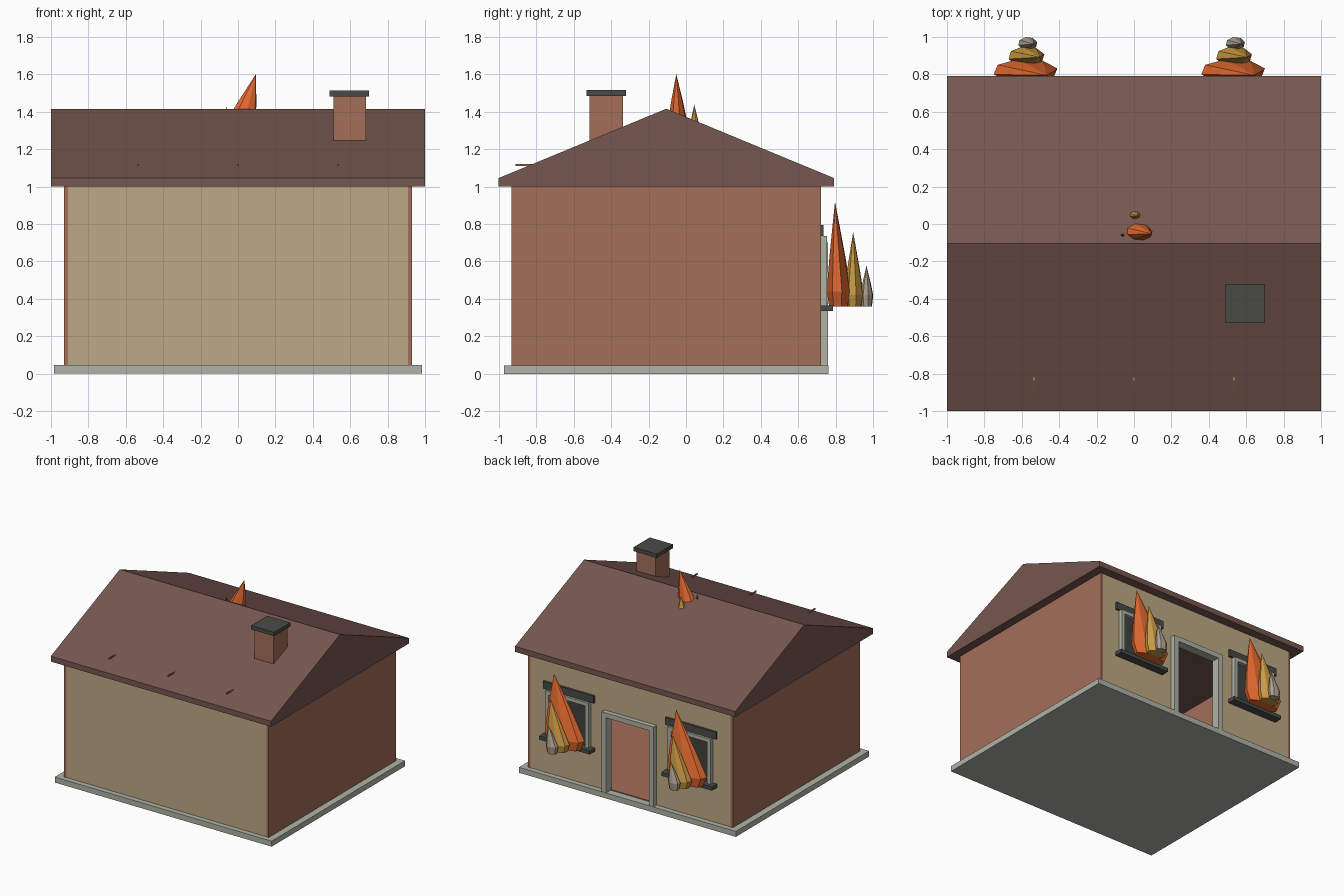
import bpy, bmesh, math

cube = bpy.data.objects.get("Cube")
if cube:
    bpy.data.objects.remove(cube, do_unlink=True)


def material(name, r, g, b):
    """Flat material from 0-255 display values."""
    def lin(c):
        c /= 255
        return c / 12.92 if c < 0.04 else ((c + 0.055) / 1.055) ** 2.4
    col = (lin(r), lin(g), lin(b), 1)
    m = bpy.data.materials.new(name)
    m.use_nodes = True
    m.diffuse_color = col
    bsdf = m.node_tree.nodes["Principled BSDF"]
    bsdf.inputs["Base Color"].default_value = col
    bsdf.inputs["Roughness"].default_value = 0.9
    return m


PLASTER = material("tan plaster", 190, 168, 133)
BRICK = material("red brick", 164, 110, 90)
ROOF = material("brown roof", 118, 87, 80)
STONE = material("pale stone", 176, 180, 167)
DARK = material("dark grey", 74, 75, 70)
GLASS = material("sooty glass", 62, 66, 60)
ORANGE = material("orange flame", 228, 106, 48)
YELLOW = material("yellow flame", 204, 156, 68)
SMOKE = material("pale smoke", 174, 160, 140)


def finish(name, bm, mat):
    bmesh.ops.recalc_face_normals(bm, faces=bm.faces)
    me = bpy.data.meshes.new(name)
    bm.to_mesh(me)
    bm.free()
    me.materials.append(mat)
    ob = bpy.data.objects.new(name, me)
    bpy.context.collection.objects.link(ob)
    return ob


def box(name, x, y, z, mat):
    """Box from (low, high) ranges on each axis."""
    bm = bmesh.new()
    bmesh.ops.create_cube(bm, size=1)
    for v in bm.verts:
        v.co = [lo + (c + 0.5) * (hi - lo) for c, (lo, hi) in zip(v.co, (x, y, z))]
    return finish(name, bm, mat)


def flame(name, centre, radius, heights, tip, mat, sides=8):
    """Faceted teardrop: narrow base, wide belly, shoulder, leaning tip."""
    bm = bmesh.new()
    base, belly = heights
    rings = []
    for z, size, lean in ((base, 0.8, 0), (belly, 1, 0),
                          (belly + (tip[2] - belly) * 0.4, 0.64, 0.4)):
        cx = centre[0] + (tip[0] - centre[0]) * lean
        cy = centre[1] + (tip[1] - centre[1]) * lean
        ring = []
        for i in range(sides):
            a = math.tau * (i + 0.3) / sides
            ring.append(bm.verts.new((cx + radius[0] * size * math.cos(a),
                                      cy + radius[1] * size * math.sin(a), z)))
        rings.append(ring)
    top = bm.verts.new(tip)
    bm.faces.new(rings[0])
    for i in range(sides):
        j = (i + 1) % sides
        for low, high in zip(rings, rings[1:]):
            bm.faces.new((low[i], low[j], high[j], high[i]))
        bm.faces.new((rings[-1][i], rings[-1][j], top))
    return finish(name, bm, mat)


# Foundation and floor
box("foundation", (-0.985, 0.985), (-0.97, 0.76), (0, 0.045), STONE)
box("floor", (-0.9, 0.9), (-0.9, 0.7), (0.04, 0.052), BRICK)

# Walls; the back wall leaves a doorway
WALL = (0.045, 1.0)
for side, s in (("left", 1), ("right", -1)):
    box(side + "_wall", sorted((s * 0.908, s * 0.93)), (-0.93, 0.72), WALL, BRICK)
    box("back_wall_" + side, sorted((s * 0.2, s * 0.908)), (0.69, 0.718), WALL, PLASTER)
box("front_wall", (-0.908, 0.908), (-0.928, -0.9), WALL, PLASTER)
box("back_wall_over_door", (-0.2, 0.2), (0.69, 0.718), (0.66, 1.0), PLASTER)

# Gabled roof
bm = bmesh.new()
profile = [(-1, 1), (-1, 1.045), (-0.105, 1.415), (0.79, 1.045), (0.79, 1)]
end = bm.faces.new([bm.verts.new((-1, y, z)) for y, z in profile])
out = bmesh.ops.extrude_face_region(bm, geom=[end])
bmesh.ops.translate(bm, vec=(2, 0, 0),
                    verts=[g for g in out["geom"] if isinstance(g, bmesh.types.BMVert)])
finish("roof", bm, ROOF)

# Chimney
box("chimney", (0.51, 0.685), (-0.515, -0.335), (1.2, 1.485), BRICK)
box("chimney_cap", (0.49, 0.7), (-0.53, -0.32), (1.483, 1.515), DARK)

# Small pegs on the front slope
for i, x in enumerate((-0.535, 0, 0.535)):
    box(f"roof_peg_{i + 1}", (x - 0.005, x + 0.005), (-0.91, -0.82), (1.11, 1.12), BRICK)

# Door frame
for side, s in (("left", 1), ("right", -1)):
    box("door_jamb_" + side, sorted((s * 0.195, s * 0.237)), (0.685, 0.757), (0.045, 0.66), STONE)
box("door_head", (-0.237, 0.237), (0.685, 0.757), (0.66, 0.7), STONE)

# Burning windows
for side, c in (("left", 0.555), ("right", -0.555)):
    box(f"window_{side}_glass", (c - 0.18, c + 0.18), (0.717, 0.724), (0.36, 0.74), GLASS)
    for edge, s in (("outer", 1), ("inner", -1)):
        box(f"window_{side}_{edge}_jamb", sorted((c + s * 0.165, c + s * 0.195)),
            (0.715, 0.753), (0.36, 0.735), STONE)
    box(f"window_{side}_head", (c - 0.195, c + 0.195), (0.715, 0.753), (0.705, 0.735), STONE)
    box(f"window_{side}_sill", (c - 0.23, c + 0.23), (0.715, 0.785), (0.335, 0.365), DARK)
    box(f"window_{side}_lintel", (c - 0.23, c + 0.23), (0.715, 0.735), (0.735, 0.795), DARK)
    flame(f"window_{side}_big_flame", (c - 0.025, 0.816), (0.175, 0.067), (0.36, 0.44),
          (c + 0.087, 0.795, 0.92), ORANGE)
    flame(f"window_{side}_mid_flame", (c - 0.02, 0.895), (0.098, 0.055), (0.36, 0.42),
          (c + 0.05, 0.892, 0.757), YELLOW)
    flame(f"window_{side}_smoke", (c - 0.013, 0.964), (0.052, 0.036), (0.36, 0.42),
          (c + 0.02, 0.963, 0.578), SMOKE)

# Flames breaking through the ridge
flame("roof_big_flame", (0.02, -0.045), (0.078, 0.05), (1.28, 1.36), (0.095, -0.052, 1.6), ORANGE)
flame("roof_mid_flame", (0.005, 0.046), (0.03, 0.021), (1.28, 1.345), (0.015, 0.044, 1.437), YELLOW)
flame("roof_smoke", (-0.062, -0.06), (0.012, 0.01), (1.34, 1.38), (-0.06, -0.06, 1.425), DARK)
